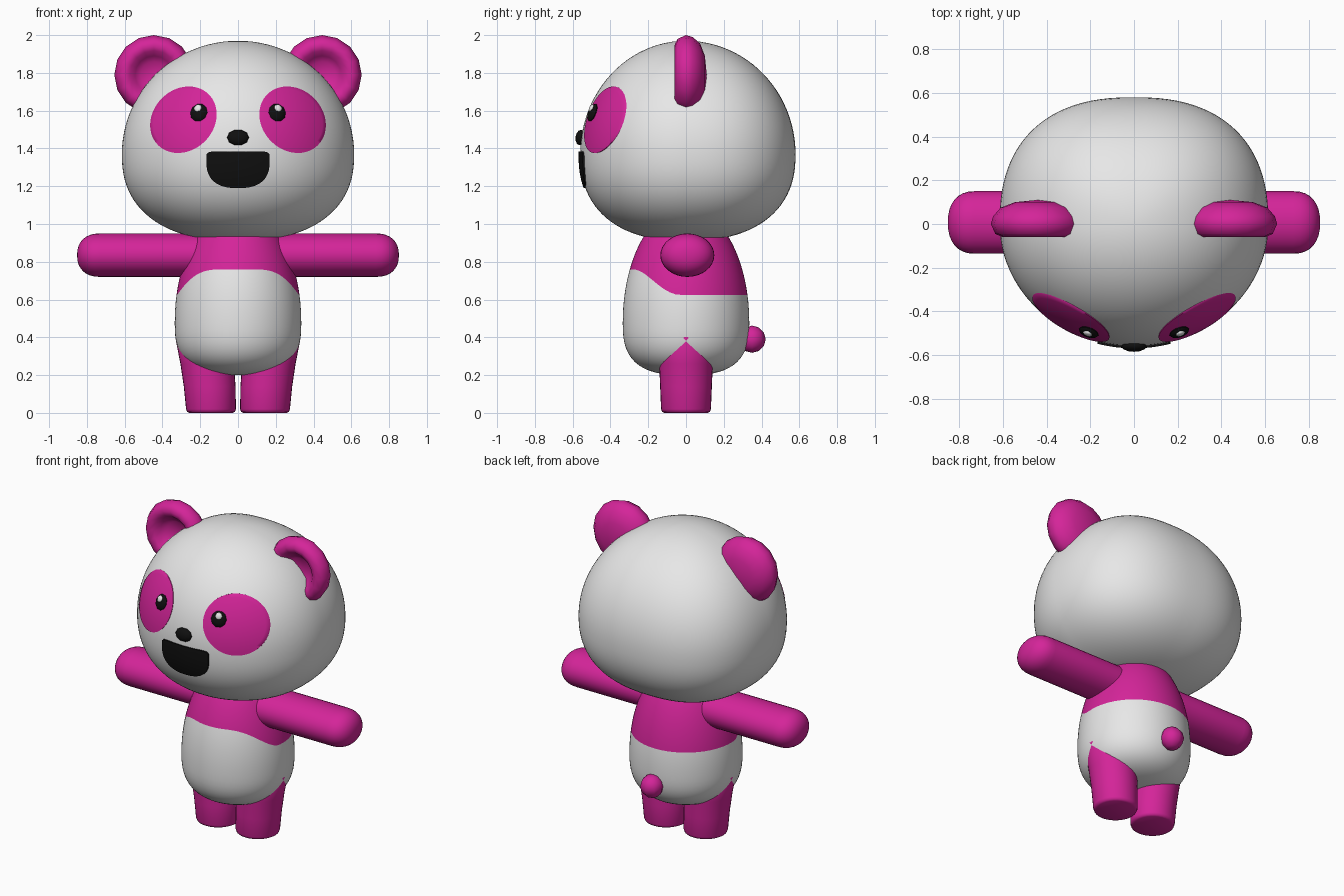
import bpy, bmesh, math
from mathutils import Matrix, Vector

if "Cube" in bpy.data.objects:
    bpy.data.objects.remove(bpy.data.objects["Cube"])

TAU = math.tau


def colour(name, rgb):
    m = bpy.data.materials.new(name)
    m.diffuse_color = (*rgb, 1)
    m.use_nodes = True
    m.node_tree.nodes["Principled BSDF"].inputs["Base Color"].default_value = m.diffuse_color
    return m


WHITE = colour("white", (0.80, 0.80, 0.80))
PINK = colour("pink", (0.66, 0.018, 0.32))
BLACK = colour("black", (0.005, 0.005, 0.005))


def rings(name, loops, mats, row_mat=lambda i: 0, mirror=False, angle=60):
    """Skin a stack of closed loops and cap both ends."""
    bm = bmesh.new()
    rows = [[bm.verts.new(p) for p in loop] for loop in loops]
    n = len(rows[0])
    for i, (a, b) in enumerate(zip(rows, rows[1:])):
        for j in range(n):
            k = (j + 1) % n
            bm.faces.new((a[j], a[k], b[k], b[j])).material_index = row_mat(i)
    bm.faces.new(rows[0]).material_index = row_mat(0)
    bm.faces.new(rows[-1]).material_index = row_mat(len(rows) - 2)
    bmesh.ops.remove_doubles(bm, verts=bm.verts, dist=1e-5)
    bmesh.ops.recalc_face_normals(bm, faces=bm.faces)
    me = bpy.data.meshes.new(name)
    bm.to_mesh(me)
    bm.free()
    for m in mats:
        me.materials.append(m)
    ob = bpy.data.objects.new(name, me)
    bpy.context.collection.objects.link(ob)
    bpy.ops.object.select_all(action='DESELECT')
    bpy.context.view_layer.objects.active = ob
    ob.select_set(True)
    bpy.ops.object.shade_smooth_by_angle(angle=math.radians(angle))
    if mirror:
        ob.modifiers.new("mirror", 'MIRROR')
    return ob


def lathe(name, profile, matrix, segs, mat, **kw):
    """Revolve (radius, height) points round local z, then place with matrix."""
    loops = [[matrix @ Vector((r * math.cos(TAU * j / segs), r * math.sin(TAU * j / segs), h))
              for j in range(segs)] for r, h in profile]
    return rings(name, loops, [mat], **kw)


def ball(rows):
    return [(math.sin(math.pi * i / rows), -math.cos(math.pi * i / rows)) for i in range(rows + 1)]


def spow(v, e):
    return math.copysign(abs(v) ** e, v)


# Head: round dome, fuller jaw, ellipse in front and squarer behind
HX, HF, HB, HZ = 0.615, 0.56, 0.58, 1.37


def head_scale(z):
    if z > HZ:
        return max(0, 1 - ((z - HZ) / 0.6) ** 2) ** 0.5
    return max(0, 1 - ((HZ - z) / 0.46) ** 2.35) ** (1 / 2.35)


def head_front(x, z):
    s = head_scale(z)
    return -HF * s * math.sqrt(max(0, 1 - (x / (HX * s)) ** 2))


def head_point(t, a):
    # t runs from -1 (bottom) to 1 (top)
    v = math.sin(t * math.pi / 2)
    z = HZ + (0.6 * v if v > 0 else 0.46 * spow(v, 0.9))
    s = head_scale(z)
    c, d = math.cos(a), math.sin(a)
    if d > 0:
        return (HX * s * spow(c, 2 / 2.4), HB * s * d ** (2 / 2.4), z)
    return (HX * s * c, HF * s * d, z)


rings("head", [[head_point(-1 + i / 24, TAU * j / 96) for j in range(96)]
               for i in range(49)], [WHITE])


# Thin plates that follow the front of the head
def face_plate(name, centre, outline, lift, mat, mirror=False):
    cx, cz = centre
    loops = []
    for r, off in [(0, lift)] + [(k / 10, lift) for k in range(1, 11)] + [(1, -0.004)]:
        loop = []
        for j in range(72):
            dx, dz = outline(TAU * j / 72)
            x, z = cx + r * dx, cz + r * dz
            loop.append((x, head_front(x, z) - off, z))
        loops.append(loop)
    loops.append([Vector(p) + Vector((0, 0.004, 0)) for p in loops[-1]])
    return rings(name, loops[:-1], [mat], mirror=mirror)


def patch_outline(a):
    p, q, k = 0.190 * math.cos(a), 0.161 * math.sin(a), math.sqrt(0.5)
    return (p + q) * k, (q - p) * k


def mouth_outline(a):
    c, s = math.cos(a), math.sin(a)
    if s > 0:
        return 0.167 * spow(c, 0.25), 0.055 * s ** 0.25
    return 0.167 * spow(c, 2 / 2.5), -0.14 * (-s) ** (2 / 2.5)


face_plate("eye_patch", (0.289, 1.552), patch_outline, 0.004, PINK, mirror=True)
face_plate("mouth", (0, 1.33), mouth_outline, 0.009, BLACK)


# Eyes, highlights and nose: flattened low-sided balls laid on the head
def face_ball(name, x, z, size, lift, segs, mat, mirror):
    e = 0.01
    n = Vector(((head_front(x + e, z) - head_front(x - e, z)) / (2 * e), -1,
                (head_front(x, z + e) - head_front(x, z - e)) / (2 * e))).normalized()
    right = Vector((0, 0, 1)).cross(n).normalized()
    rot = Matrix((right, n.cross(right), n)).transposed().to_4x4()
    pos = Vector((x, head_front(x, z), z)) + n * lift
    m = Matrix.Translation(pos) @ rot @ Matrix.Diagonal((*size, 1))
    lathe(name, ball(6), m, segs, mat, mirror=mirror)


face_ball("eye", 0.205, 1.587, (0.048, 0.05, 0.02), 0.008, 10, BLACK, True)
face_ball("eye_highlight", 0.205, 1.604, (0.022, 0.023, 0.01), 0.024, 8, WHITE, True)
face_ball("nose", 0, 1.457, (0.058, 0.043, 0.025), 0.006, 10, BLACK, False)

# Ears: cupped front with a rolled rim, domed back
ear = [(0, 0.012), (0.07, 0.008), (0.1, -0.018), (0.128, -0.05), (0.158, -0.06),
       (0.19, -0.045), (0.21, 0), (0.2, 0.035), (0.165, 0.075), (0.1, 0.1), (0, 0.11)]
lathe("ear", ear, Matrix.Translation((0.445, 0, 1.79)) @ Matrix.Rotation(-math.pi / 2, 4, 'X'),
      16, PINK, mirror=True)


# Body: egg shape, one row of faces edges follows the shoulder colour line
def body_radius(z):
    if z > 0.48:
        return 0.335 * (1 - ((z - 0.48) / 0.61) ** 2) ** 0.5
    return 0.335 * max(0, 1 - ((0.48 - z) / 0.28) ** 2.8) ** (1 / 2.8)


def colour_line(a):
    t = min(1, max(0, (-math.sin(a) - 0.1) / 0.85))
    return 0.625 + 0.135 * t * t * (3 - 2 * t)


def body_point(i, a):
    b = colour_line(a)
    z = 0.2 + (b - 0.2) * (i / 20) ** 2 if i <= 20 else b + (1.03 - b) * (i - 20) / 12
    r = body_radius(z)
    return (r * math.cos(a), r * math.sin(a), z)


rings("body", [[body_point(i, TAU * j / 72) for j in range(72)] for i in range(33)],
      [WHITE, PINK], row_mat=lambda i: int(i >= 20))

# Arms: straight rounded limbs held out sideways
arm = [(1, 0.1), (1, 0.4), (1, 0.73)]
arm += [(math.cos(k * math.pi / 16) ** 0.87, 0.73 + 0.122 * math.sin(k * math.pi / 16) ** 0.87)
        for k in range(1, 8)] + [(0, 0.852)]
lathe("arm", arm, Matrix.Translation((0, 0.007, 0.835)) @ Matrix.Rotation(math.pi / 2, 4, 'Y')
      @ Matrix.Diagonal((0.115, 0.143, 1, 1)), 32, PINK, mirror=True)

# Legs: slightly flared stumps leaning out into the hips
leg = [(0.143, 0.115, 0), (0.143, 0.127, 0.006), (0.143, 0.132, 0.02), (0.15, 0.137, 0.14),
       (0.163, 0.142, 0.26), (0.186, 0.146, 0.40), (0.19, 0.1, 0.46)]
rings("leg", [[(cx + r * math.cos(TAU * j / 32), r * math.sin(TAU * j / 32), z)
               for j in range(32)] for cx, r, z in leg], [PINK], mirror=True)

# Tail: small faceted ball
lathe("tail", ball(6), Matrix.Translation((0, 0.35, 0.39)) @ Matrix.Scale(0.072, 4), 8, PINK)
